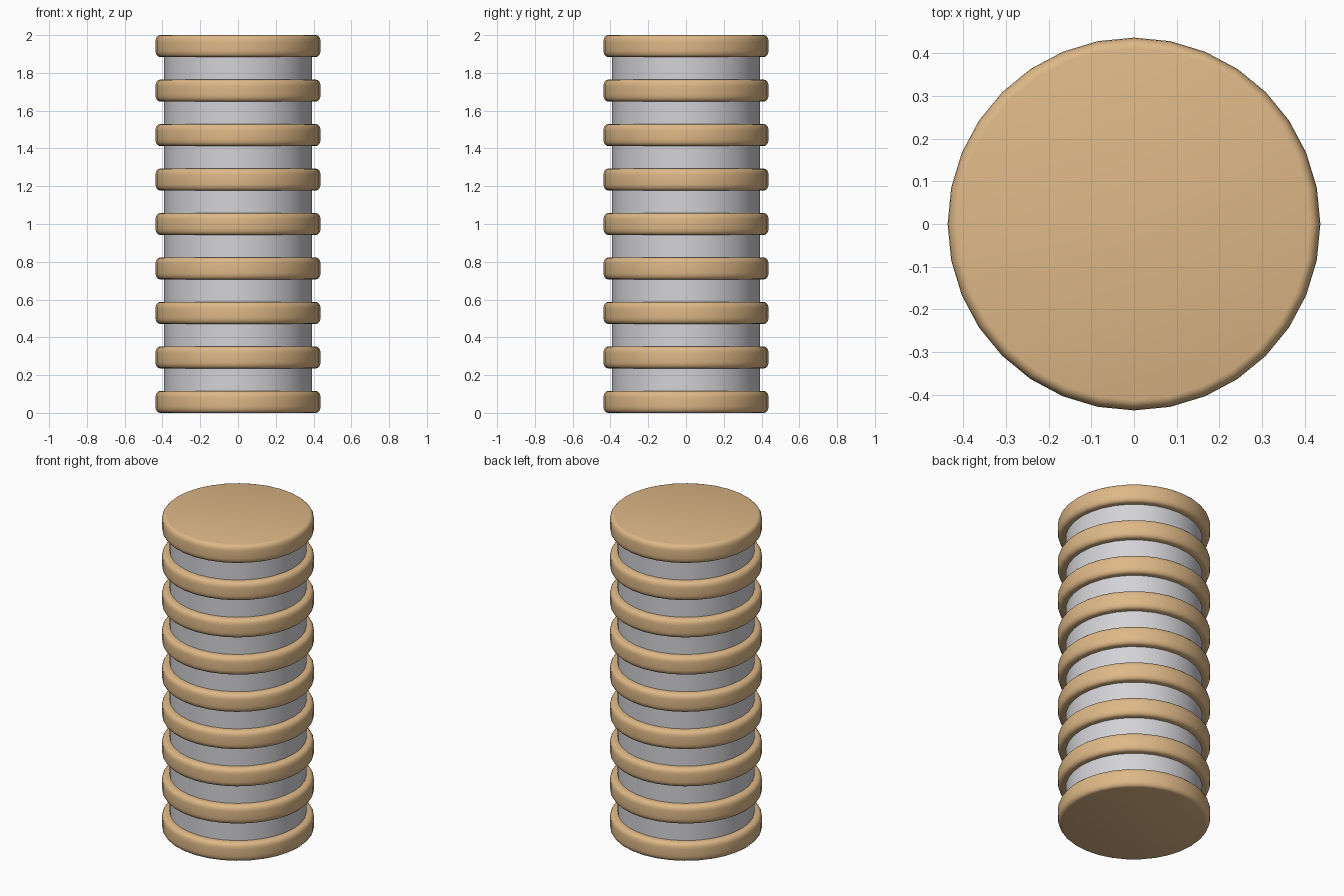
import bpy, math

if "Cube" in bpy.data.objects:
    bpy.data.objects.remove(bpy.data.objects["Cube"])

SIDES = 32
COUNT = 9
DISC_H = 0.116
PITCH = (2.0 - DISC_H) / (COUNT - 1)
R_DISC, R_CORE = 0.437, 0.392


def material(name, rgb):
    m = bpy.data.materials.new(name)
    m.diffuse_color = (*rgb, 1.0)
    m.use_nodes = True
    m.node_tree.nodes["Principled BSDF"].inputs["Base Color"].default_value = m.diffuse_color
    return m


def lathe(name, profile, mat):
    """Revolve (radius, z) points round z and close both ends with flat caps."""
    verts, faces = [], []
    for r, z in profile:
        for i in range(SIDES):
            a = 2 * math.pi * i / SIDES
            verts.append((r * math.cos(a), r * math.sin(a), z))
    for k in range(len(profile) - 1):
        for i in range(SIDES):
            j = (i + 1) % SIDES
            b, t = k * SIDES, (k + 1) * SIDES
            faces.append((b + i, b + j, t + j, t + i))
    faces.append(tuple(reversed(range(SIDES))))
    last = (len(profile) - 1) * SIDES
    faces.append(tuple(range(last, last + SIDES)))
    me = bpy.data.meshes.new(name)
    me.from_pydata(verts, [], faces)
    me.materials.append(mat)
    ob = bpy.data.objects.new(name, me)
    bpy.context.collection.objects.link(ob)
    bpy.ops.object.select_all(action='DESELECT')
    ob.select_set(True)
    bpy.context.view_layer.objects.active = ob
    bpy.ops.object.shade_smooth_by_angle(angle=math.radians(40))
    return ob


tan = material("tan", (0.730, 0.479, 0.242))
silver = material("light_grey", (0.65, 0.65, 0.68))

# Rounded rim of a disc: quarter ellipses at the lower and upper edge
BW, BH, STEPS = 0.024, 0.034, 4
lower = []
for s in range(STEPS + 1):
    a = math.pi / 2 * s / STEPS
    lower.append((R_DISC - BW + BW * math.sin(a), BH - BH * math.cos(a)))
rim = lower + [(r, DISC_H - z) for r, z in reversed(lower)]

# Stacked discs
for n in range(COUNT):
    disc = lathe(f"disc_{n + 1}", rim, tan)
    disc.location.z = n * PITCH

# Grey spacer between each pair of discs
for n in range(COUNT - 1):
    z0 = n * PITCH + DISC_H
    lathe(f"spacer_{n + 1}", [(R_CORE, z0 - 0.005), (R_CORE, (n + 1) * PITCH + 0.005)], silver)
